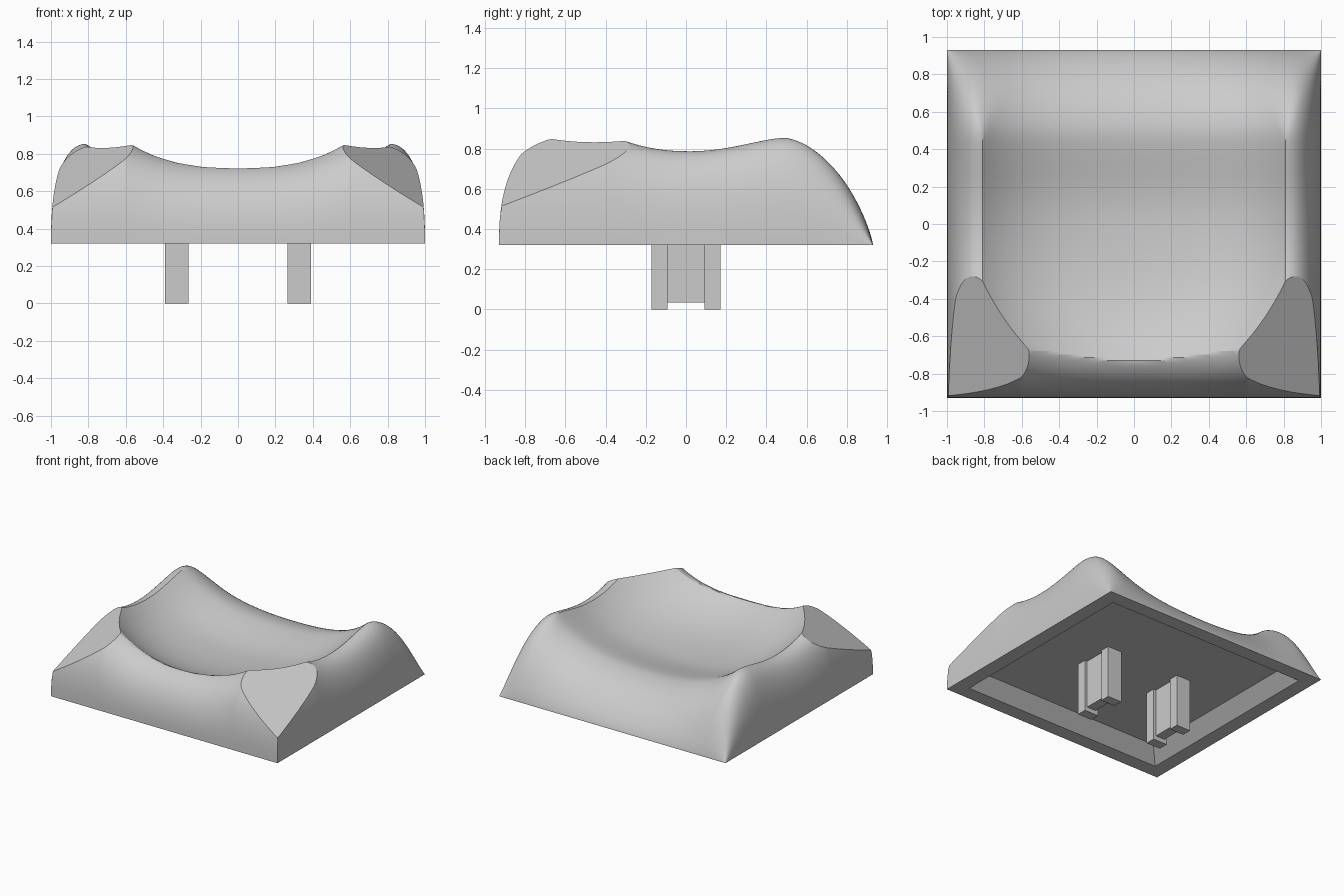
import bpy, bmesh, math
from mathutils import Vector

if "Cube" in bpy.data.objects:
    bpy.data.objects.remove(bpy.data.objects["Cube"])

HX, HY, BASE, CEIL, RIM = 1.0, 0.93, 0.32, 0.42, 0.81
WALL, TAPER = 0.115, 0.1

grey = bpy.data.materials.new("light grey plastic")
grey.use_nodes = True
grey.diffuse_color = (0.6, 0.6, 0.6, 1)
grey.node_tree.nodes["Principled BSDF"].inputs["Base Color"].default_value = (0.6, 0.6, 0.6, 1)


def make_object(name, bm):
    bmesh.ops.recalc_face_normals(bm, faces=bm.faces)
    mesh = bpy.data.meshes.new(name)
    bm.to_mesh(mesh)
    bm.free()
    mesh.materials.append(grey)
    obj = bpy.data.objects.new(name, mesh)
    bpy.context.collection.objects.link(obj)
    return obj


def soft_min(a, b, k):
    h = max(k - abs(a - b), 0) / k
    return min(a, b) - h * h * k / 4


def smooth_step(t):
    t = min(max(t, 0), 1)
    return t * t * (3 - 2 * t)


def roll(t, power=0.417):
    """Rounded shoulder falling from 1 to 0 as t goes from 0 to 1."""
    t = min(max(t, 0), 1)
    return (1 - t ** 2.2) ** power


def dish(x, y):
    """Round bowl, steepening towards its rim."""
    r2 = x * x + y * y
    return 0.555 + 0.175 * r2 + 0.272 * r2 * r2


def height(x, y):
    x = abs(x)
    side = roll((x - RIM) / (HX - RIM))
    if y < 0:
        # front half: bowl cut into a rounded shell
        crown = 0.747 + 0.13 * min(x / 0.6, 1) ** 3
        fall = roll((-y - 0.61) / (HY - 0.61))
        bowl = dish(min(x, RIM), y)
        core = soft_min(BASE + (crown - BASE) * fall, bowl, 0.012)
        edge = BASE + (soft_min(crown, bowl, 0.012) - BASE) * side
        return max(min(core, edge), BASE)
    # back half: trough rising to a ridge, then rolling down to the rear edge
    blend = 0.002 + 0.1 * smooth_step((y - 0.42) / 0.33)
    crown = soft_min(dish(x, 0), dish(RIM, 0), blend)
    crown += 0.07 * smooth_step((y / 0.53) ** 1.2)
    return BASE + (crown - BASE) * side * roll((y - 0.45) / (HY - 0.45), 0.8)


def stations(lo, lo_flat, hi_flat, hi, mid, steps):
    """Even spacing across the middle, tightening towards both edges."""
    wave = [math.sin(math.pi / 2 * i / steps) for i in range(1, steps + 1)]
    left = [lo_flat + (lo - lo_flat) * w for w in reversed(wave)]
    flat = [lo_flat + (hi_flat - lo_flat) * i / mid for i in range(mid + 1)]
    return left + flat + [hi_flat + (hi - hi_flat) * w for w in wave]


# Cap: top surface
bm = bmesh.new()
xs = stations(-HX, -RIM, RIM, HX, 110, 20)
ys = stations(-HY, -0.63, 0.45, HY, 74, 28)
grid = [[bm.verts.new((x, y, height(x, y))) for x in xs] for y in ys]
for low, high in zip(grid, grid[1:]):
    for i in range(len(xs) - 1):
        bm.faces.new((low[i], low[i + 1], high[i + 1], high[i]))

# Cap: bottom rim, sloping hollow walls and ceiling
for v in bm.verts:
    if v.is_boundary:
        v.co.z = BASE
loop = [e for e in bm.edges if e.is_boundary]
wx, wy = HX, HY
for inset, z in ((WALL, BASE), (TAPER, CEIL)):
    sx, sy = (wx - inset) / wx, (wy - inset) / wy
    wx, wy = wx - inset, wy - inset
    new = bmesh.ops.extrude_edge_only(bm, edges=loop)["geom"]
    for v in new:
        if isinstance(v, bmesh.types.BMVert):
            v.co = (v.co.x * sx, v.co.y * sy, z)
    loop = [e for e in new if isinstance(e, bmesh.types.BMEdge) and e.is_boundary]
bmesh.ops.holes_fill(bm, edges=loop, sides=0)
bmesh.ops.recalc_face_normals(bm, faces=bm.faces)

# Cap: flat cuts across the two front corners
for s in (-1, 1):
    normal = Vector((0.386 * s, -0.242, 0.676))
    bmesh.ops.bisect_plane(bm, geom=bm.verts[:] + bm.edges[:] + bm.faces[:],
                           plane_co=normal * (0.953 / normal.length_squared),
                           plane_no=normal.normalized(), clear_outer=True)
    bmesh.ops.holes_fill(bm, edges=[e for e in bm.edges if e.is_boundary], sides=0)
cap = make_object("cap", bm)
bpy.ops.object.select_all(action="DESELECT")
cap.select_set(True)
bpy.context.view_layer.objects.active = cap
bpy.ops.object.shade_smooth_by_angle(angle=math.radians(28))


# Stems: two posts each, joined by a thinner and shorter web
def add_box(bm, x, y, sx, sy, z0, z1):
    verts = bmesh.ops.create_cube(bm, size=1)["verts"]
    for v in verts:
        v.co = (x + v.co.x * sx, y + v.co.y * sy, (z0 + z1) / 2 + v.co.z * (z1 - z0))


for name, x in (("left_stem", 0.327), ("right_stem", -0.327)):
    bm = bmesh.new()
    for s in (-1, 1):
        add_box(bm, x, s * 0.132, 0.125, 0.078, 0, CEIL)
    add_box(bm, x, 0, 0.08, 0.186, 0.035, CEIL)
    make_object(name, bm)
